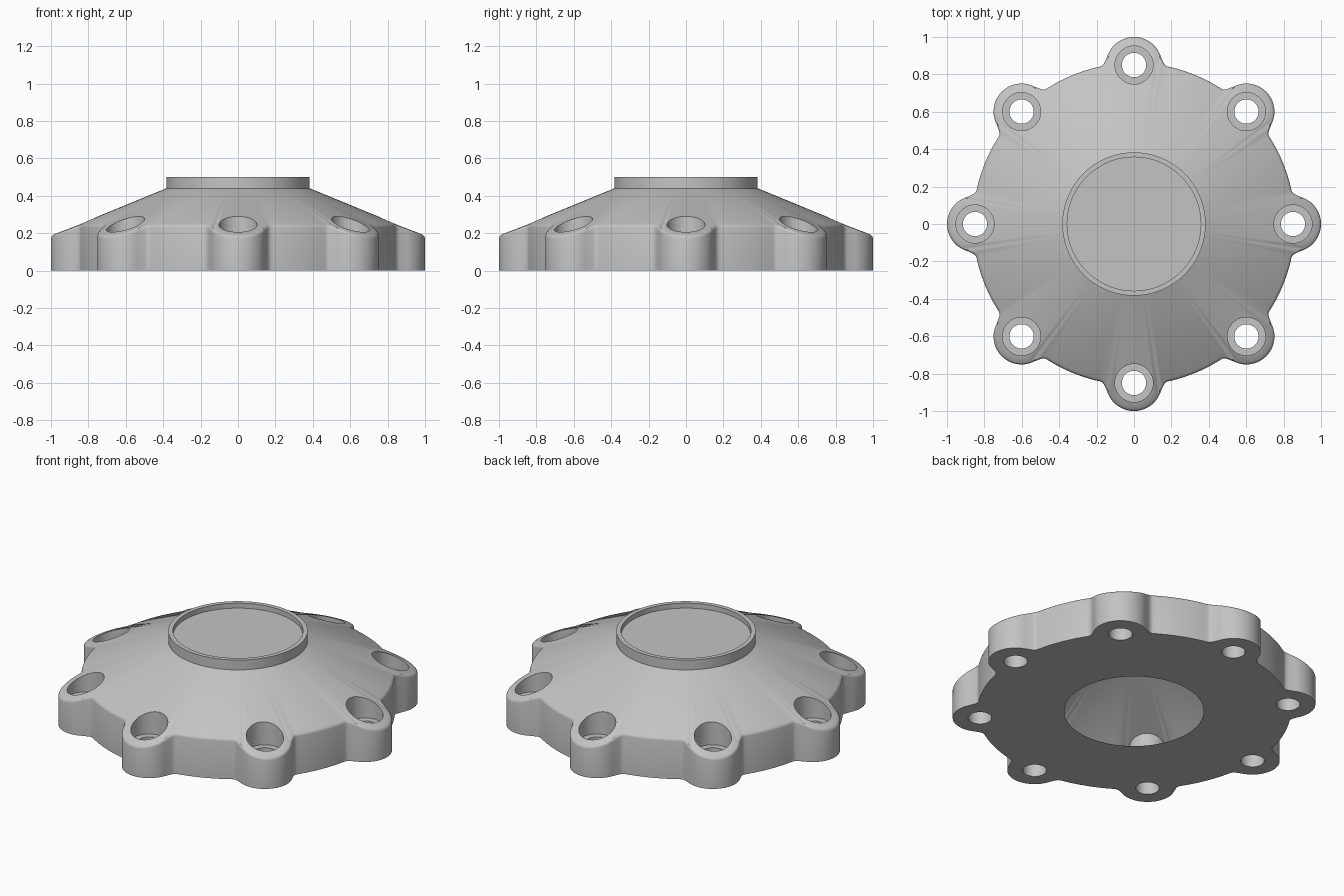
import bpy, bmesh, math
from mathutils import Vector

if "Cube" in bpy.data.objects:
    bpy.data.objects.remove(bpy.data.objects["Cube"])

HOLES = 8
DISC_R, LOBE_R, PITCH_R = 0.861, 0.15, 0.85
BOSS_R, BOSS_IN = 0.383, 0.357

grey = bpy.data.materials.new("plain_grey")
grey.diffuse_color = (0.55, 0.55, 0.55, 1)
grey.use_nodes = True
grey.node_tree.nodes["Principled BSDF"].inputs["Base Color"].default_value = grey.diffuse_color


def cone(r):
    """Height of the sloping top at radius r."""
    return 0.44 - 0.411 * (r - BOSS_R)


def half_lobe():
    """Half of one lobe plus half the disc arc beside it, as (x, y)."""
    pts = [Vector((PITCH_R + LOBE_R * math.cos(a), LOBE_R * math.sin(a)))
           for a in (math.radians(72) * i / 12 for i in range(13))]
    corner = Vector((0.845, 0.165))
    a0 = math.radians(12.3)
    p0 = pts[-1].lerp(corner, 0.6)
    p2 = Vector((DISC_R * math.cos(a0), DISC_R * math.sin(a0)))
    for i in range(5):                      # softened inside corner
        t = i / 4
        pts.append(p0 * (1 - t) ** 2 + corner * 2 * t * (1 - t) + p2 * t * t)
    for i in range(1, 7):                   # disc arc up to the sector middle
        a = a0 + (math.radians(22.5) - a0) * i / 6
        pts.append(Vector((DISC_R * math.cos(a), DISC_R * math.sin(a))))
    return [(p.length, math.atan2(p.y, p.x)) for p in pts]


def outline():
    half = half_lobe()
    sector = [(r, -a) for r, a in reversed(half[1:-1])] + half
    return [(r, a + k * math.tau / HOLES) for k in range(HOLES) for r, a in sector]


def loft(bm, rings, cap_first=True, cap_last=True):
    """Skin closed rings of points, listed from the bottom centre outwards and up."""
    loops = [[bm.verts.new(p) for p in ring] for ring in rings]
    n = len(loops[0])
    for a, b in zip(loops, loops[1:]):
        for i in range(n):
            j = (i + 1) % n
            bm.faces.new((a[i], a[j], b[j], b[i]))
    if cap_first:
        bm.faces.new(list(reversed(loops[0])))
    if cap_last:
        bm.faces.new(loops[-1])


def finish(name, bm):
    bmesh.ops.recalc_face_normals(bm, faces=bm.faces[:])
    me = bpy.data.meshes.new(name)
    bm.to_mesh(me)
    bm.free()
    ob = bpy.data.objects.new(name, me)
    bpy.context.collection.objects.link(ob)
    me.materials.append(grey)
    return ob


# Lobed cover: underside, rim wall, rounded edge, cone, boss and shallow recess
shape = outline()
F = 0.014


def ring(rule):
    return [(r * math.cos(a), r * math.sin(a), z)
            for (r, z), a in ((rule(R), a) for R, a in shape)]


rings = [
    ring(lambda R: (BOSS_R, 0)),
    ring(lambda R: (R, 0)),
    ring(lambda R: (R, cone(R) - F)),
    ring(lambda R: (R - 0.15 * F, cone(R) - 0.45 * F)),
    ring(lambda R: (R - 0.5 * F, cone(R) - 0.02 * F)),
    ring(lambda R: (R - F, cone(R - F))),
    ring(lambda R: (BOSS_R, 0.44)),
    ring(lambda R: (BOSS_R, 0.5)),
    ring(lambda R: (BOSS_IN, 0.5)),
    ring(lambda R: (BOSS_IN, 0.47)),
]
bm = bmesh.new()
loft(bm, rings)
cover = finish("flange_cover", bm)

# Stepped cutters for the bolt holes and their counterbores
bm = bmesh.new()
for k in range(HOLES):
    a = k * math.tau / HOLES
    cx, cy = PITCH_R * math.cos(a), PITCH_R * math.sin(a)
    loft(bm, [[(cx + r * math.cos(t), cy + r * math.sin(t), z)
               for t in (math.tau * i / 40 for i in range(40))]
              for r, z in ((0.065, -0.1), (0.065, 0.15), (0.102, 0.15), (0.102, 0.6))])
cutter = finish("bolt_hole_cutter", bm)
cutter.hide_render = True

mod = cover.modifiers.new("bolt_holes", 'BOOLEAN')
mod.operation = 'DIFFERENCE'
mod.solver = 'EXACT'
mod.object = cutter
dg = bpy.context.evaluated_depsgraph_get()
mesh = bpy.data.meshes.new_from_object(cover.evaluated_get(dg))
cover.modifiers.clear()
cover.data = mesh
bpy.data.objects.remove(cutter)

# Open the middle of the underside, showing the hollow inside
bm = bmesh.new()
bm.from_mesh(mesh)
opening = [f for f in bm.faces if all(abs(v.co.z) < 1e-4 and
           v.co.xy.length < BOSS_R + 1e-3 for v in f.verts)]
bmesh.ops.delete(bm, geom=opening, context='FACES')
bm.to_mesh(mesh)
bm.free()

bpy.ops.object.select_all(action='DESELECT')
cover.select_set(True)
bpy.context.view_layer.objects.active = cover
bpy.ops.object.shade_smooth_by_angle(angle=math.radians(30))
